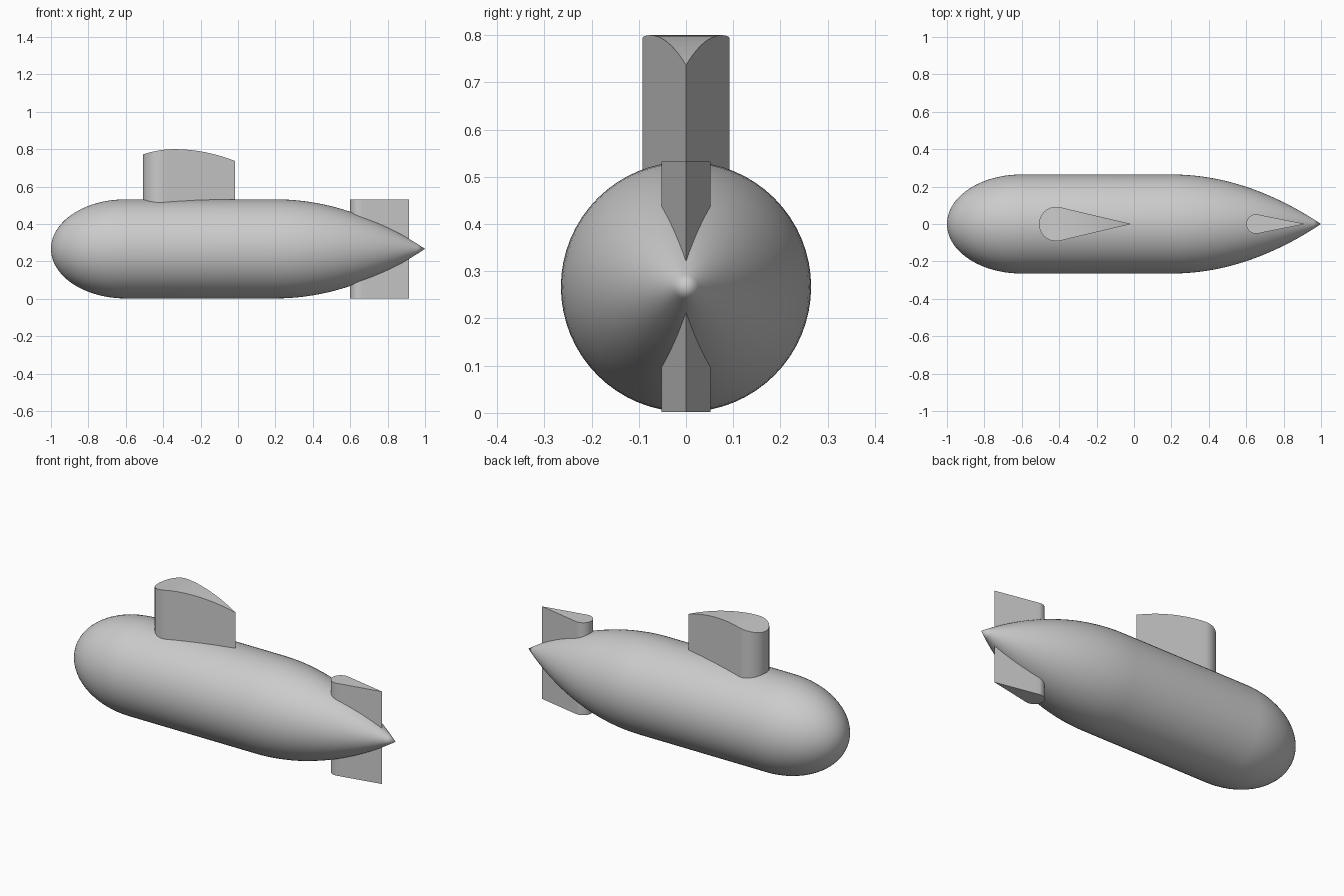
import bpy, bmesh, math

cube = bpy.data.objects.get("Cube")
if cube:
    bpy.data.objects.remove(cube)

grey = bpy.data.materials.new("hull grey")
grey.use_nodes = True
grey.diffuse_color = (0.6, 0.6, 0.6, 1)
grey.node_tree.nodes["Principled BSDF"].inputs["Base Color"].default_value = (0.6, 0.6, 0.6, 1)

RADIUS, AXIS_Z = 0.265, 0.267


def finish(name, bm, angle):
    bmesh.ops.remove_doubles(bm, verts=bm.verts, dist=1e-5)
    bmesh.ops.recalc_face_normals(bm, faces=bm.faces)
    mesh = bpy.data.meshes.new(name)
    bm.to_mesh(mesh)
    bm.free()
    mesh.materials.append(grey)
    obj = bpy.data.objects.new(name, mesh)
    bpy.context.collection.objects.link(obj)
    bpy.ops.object.select_all(action='DESELECT')
    obj.select_set(True)
    bpy.context.view_layer.objects.active = obj
    bpy.ops.object.shade_smooth_by_angle(angle=math.radians(angle))
    return obj


def build_hull():
    # Elliptical nose, straight middle, parabolic tail, spun about the long axis
    steps = 20
    profile = []
    for i in range(steps + 1):
        a = math.pi / 2 * i / steps
        profile.append((-0.6 - 0.4 * math.cos(a), RADIUS * math.sin(a)))
    for i in range(steps + 1):
        t = i / steps
        profile.append((0.2 + 0.8 * t, RADIUS * (1 - t * t)))
    bm = bmesh.new()
    verts = [bm.verts.new((x, 0, AXIS_Z + r)) for x, r in profile]
    edges = [bm.edges.new(pair) for pair in zip(verts, verts[1:])]
    bmesh.ops.spin(bm, geom=verts + edges, cent=(0, 0, AXIS_Z), axis=(1, 0, 0),
                   angle=math.tau, steps=64)
    return finish("hull", bm, 40)


def build_foil(name, front, tip, radius, bottom, top):
    # Teardrop section: round leading edge, straight sides tangent to it, sharp trailing edge
    centre = front + radius
    tangent = math.acos(radius / (tip - centre))
    stations = []
    for i in range(13):
        a = math.pi + (tangent - math.pi) * i / 12
        stations.append((centre + radius * math.cos(a), radius * math.sin(a)))
    x0, y0 = stations[-1]
    for i in range(1, 13):
        t = i / 12
        stations.append((x0 + (tip - x0) * t, y0 * (1 - t)))
    bm = bmesh.new()
    rings = []
    for x, y in stations:
        y = max(y, 0)
        rings.append([bm.verts.new(p) for p in
                      ((x, -y, bottom), (x, y, bottom), (x, y, top(x)), (x, -y, top(x)))])
    for a, b in zip(rings, rings[1:]):
        for k in range(4):
            m = (k + 1) % 4
            bm.faces.new((a[k], a[m], b[m], b[k]))
    # Merge the pinched ends into clean edges
    bmesh.ops.remove_doubles(bm, verts=bm.verts, dist=1e-5)
    bmesh.ops.dissolve_degenerate(bm, edges=bm.edges, dist=1e-5)
    return finish(name, bm, 35)


def sail_top(x):
    # Gently arched roof, highest ahead of the middle
    d = x + 0.34
    return 0.80 - (1.0 if d < 0 else 0.6) * d * d


build_hull()
build_foil("sail", -0.508, -0.015, 0.092, 0.40, sail_top)
build_foil("tail_fin", 0.6, 0.914, 0.052, AXIS_Z - RADIUS, lambda x: AXIS_Z + RADIUS)
